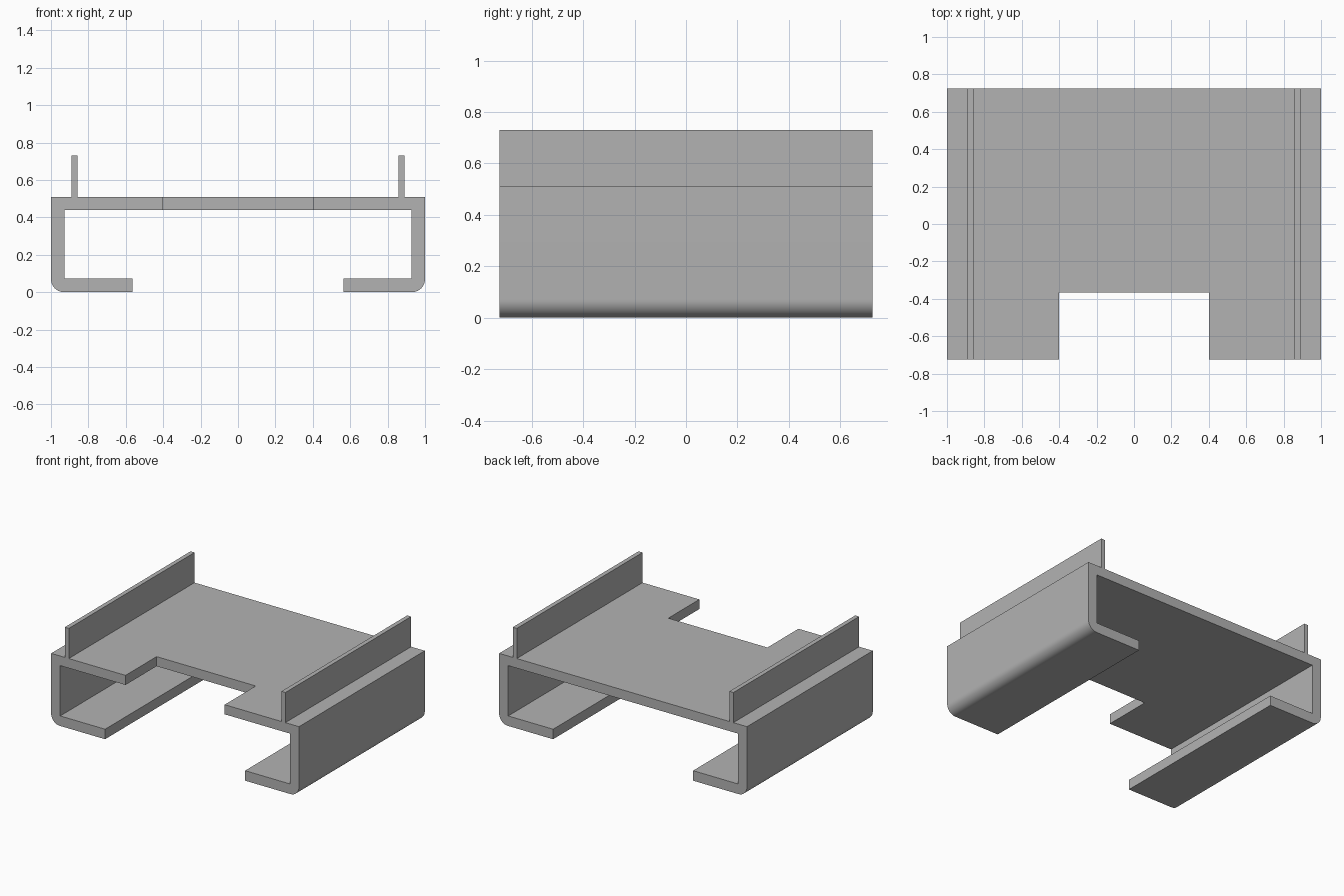
import bpy, bmesh
from math import sin, cos, pi, radians

cube = bpy.data.objects.get("Cube")
if cube:
    bpy.data.objects.remove(cube, do_unlink=True)

HALF_DEPTH = 0.725
PLATE_LOW, PLATE_TOP = 0.44, 0.51
WALL_IN, LIP_TOP, LIP_END = 0.927, 0.073, 0.565
FIN_IN, FIN_OUT, FIN_TOP = 0.858, 0.89, 0.73
RADIUS, STEPS = 0.07, 12
NOTCH_HALF, NOTCH_BACK = 0.4, -0.367

grey = bpy.data.materials.new("plain grey")
grey.use_nodes = True
colour = (0.45, 0.45, 0.45, 1)
grey.diffuse_color = colour
grey.node_tree.nodes["Principled BSDF"].inputs["Base Color"].default_value = colour


def extrude_profile(name, points, y0, y1):
    """Fill an x-z outline and extrude it along y."""
    bm = bmesh.new()
    face = bm.faces.new([bm.verts.new((x, y0, z)) for x, z in points])
    moved = bmesh.ops.extrude_face_region(bm, geom=[face])["geom"]
    verts = [v for v in moved if isinstance(v, bmesh.types.BMVert)]
    bmesh.ops.translate(bm, verts=verts, vec=(0, y1 - y0, 0))
    bmesh.ops.recalc_face_normals(bm, faces=bm.faces)
    mesh = bpy.data.meshes.new(name)
    bm.to_mesh(mesh)
    bm.free()
    mesh.materials.append(grey)
    obj = bpy.data.objects.new(name, mesh)
    bpy.context.collection.objects.link(obj)
    return obj


# Half outline, from the fin down round the bottom corner to the inner plate
corner = [(1 - RADIUS + RADIUS * cos(a), RADIUS - RADIUS * sin(a))
          for a in (pi / 2 * i / STEPS for i in range(STEPS + 1))]
half = [(FIN_IN, PLATE_TOP), (FIN_IN, FIN_TOP), (FIN_OUT, FIN_TOP),
        (FIN_OUT, PLATE_TOP), (1, PLATE_TOP), *corner,
        (LIP_END, 0), (LIP_END, LIP_TOP), (WALL_IN, LIP_TOP),
        (WALL_IN, PLATE_LOW)]
outline = half + [(-x, z) for x, z in reversed(half)]
bracket = extrude_profile("channel_bracket", outline, -HALF_DEPTH, HALF_DEPTH)

# Notch in the front edge of the plate
n = NOTCH_HALF
cutter = extrude_profile("notch_cutter", [(-n, 0.3), (n, 0.3), (n, 0.6), (-n, 0.6)],
                         -1, NOTCH_BACK)
cutter.hide_render = True
cut = bracket.modifiers.new("notch", 'BOOLEAN')
cut.operation = 'DIFFERENCE'
cut.solver = 'EXACT'
cut.object = cutter

bpy.ops.object.select_all(action='DESELECT')
bracket.select_set(True)
bpy.context.view_layer.objects.active = bracket
bpy.ops.object.modifier_apply(modifier=cut.name)
bpy.data.objects.remove(cutter, do_unlink=True)

# Smooth the rounded corners only
bpy.ops.object.shade_smooth_by_angle(angle=radians(30))
